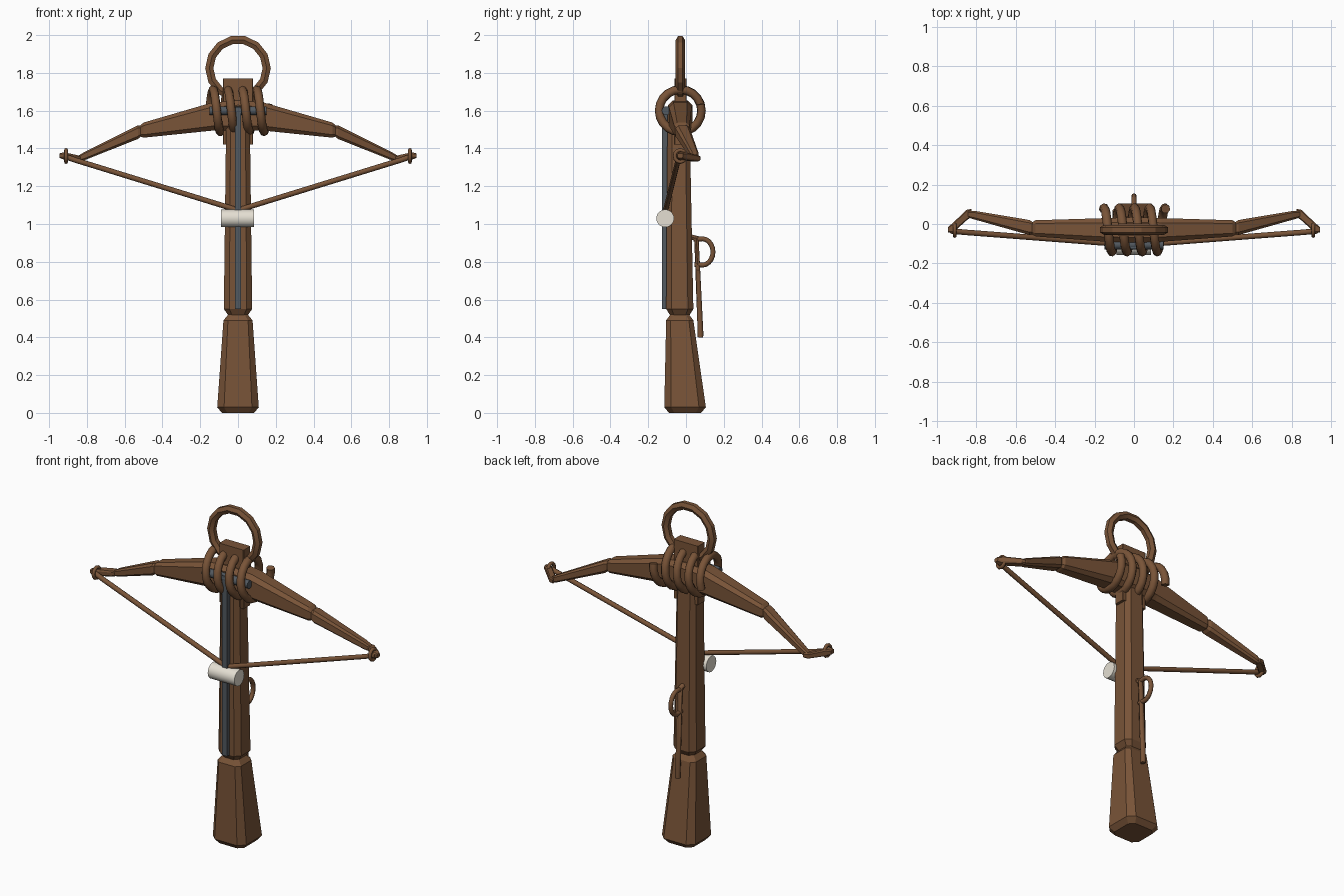
import bpy, bmesh, math
from mathutils import Vector

cube = bpy.data.objects.get("Cube")
if cube:
    bpy.data.objects.remove(cube, do_unlink=True)


def material(name, rgb):
    m = bpy.data.materials.new(name)
    m.use_nodes = True
    m.diffuse_color = (*rgb, 1)
    m.node_tree.nodes["Principled BSDF"].inputs["Base Color"].default_value = (*rgb, 1)
    return m


WOOD = material("brown wood", (0.19, 0.088, 0.039))
STEEL = material("dark steel", (0.085, 0.1, 0.115))
BONE = material("pale bone", (0.78, 0.74, 0.65))


def finish(obj, mat, mirror=False, smooth=None):
    obj.data.materials.clear()
    obj.data.materials.append(mat)
    if smooth:
        bpy.ops.object.select_all(action='DESELECT')
        obj.select_set(True)
        bpy.context.view_layer.objects.active = obj
        bpy.ops.object.shade_smooth_by_angle(angle=math.radians(smooth))
    if mirror:
        obj.modifiers.new("Mirror", 'MIRROR')
    return obj


def mesh_object(name, bm):
    bmesh.ops.recalc_face_normals(bm, faces=bm.faces)
    me = bpy.data.meshes.new(name)
    bm.to_mesh(me)
    bm.free()
    obj = bpy.data.objects.new(name, me)
    bpy.context.collection.objects.link(obj)
    return obj


def loft(name, sections, axis, mat, cut=0.3, mirror=False):
    """Chamfered box through sections (position, centre u, half u, centre v, half v)."""
    bm = bmesh.new()
    rings = []
    for t, cu, hu, cv, hv in sections:
        c = cut * min(hu, hv)
        ring = []
        for su, sv in ((1, 1), (-1, 1), (-1, -1), (1, -1)):
            pair = [(su * hu, sv * (hv - c)), (su * (hu - c), sv * hv)]
            for u, v in (pair if su * sv > 0 else pair[::-1]):
                p = (t, cu + u, cv + v) if axis == 'X' else (cu + u, cv + v, t)
                ring.append(bm.verts.new(p))
        rings.append(ring)
    for a, b in zip(rings, rings[1:]):
        for i in range(8):
            j = (i + 1) % 8
            bm.faces.new((a[i], a[j], b[j], b[i]))
    bm.faces.new(rings[0])
    bm.faces.new(rings[-1])
    return finish(mesh_object(name, bm), mat, mirror)


def tube(name, points, radius, mat, closed=False, mirror=False, smooth=50, res=2):
    """Round tube swept along a path."""
    cu = bpy.data.curves.new(name, 'CURVE')
    cu.dimensions = '3D'
    cu.bevel_depth = radius
    cu.bevel_resolution = res
    cu.use_fill_caps = True
    sp = cu.splines.new('POLY')
    sp.points.add(len(points) - 1)
    for p, co in zip(sp.points, points):
        p.co = (*co, 1)
    sp.use_cyclic_u = closed
    obj = bpy.data.objects.new(name, cu)
    bpy.context.collection.objects.link(obj)
    bpy.ops.object.select_all(action='DESELECT')
    obj.select_set(True)
    bpy.context.view_layer.objects.active = obj
    bpy.ops.object.convert(target='MESH')
    return finish(bpy.context.view_layer.objects.active, mat, mirror, smooth)


def rod(name, centre, radius, length, mat, sides):
    """Cylinder lying along x."""
    bpy.ops.mesh.primitive_cylinder_add(vertices=sides, radius=radius, depth=length,
                                        location=centre, rotation=(0, math.pi / 2, 0))
    obj = bpy.context.object
    obj.name = name
    return finish(obj, mat, smooth=40)


# Stock and handle, with chamfered ends
loft("handle", [(0, 0, 0.085, -0.005, 0.085), (0.03, 0, 0.11, -0.005, 0.11),
                (0.49, 0, 0.077, -0.033, 0.072), (0.52, 0, 0.052, -0.033, 0.05)],
     'Z', WOOD, cut=0.33)
loft("stock", [(0.515, 0, 0.05, -0.033, 0.05), (0.55, 0, 0.075, -0.033, 0.072),
               (1.6, 0, 0.062, -0.04, 0.058), (1.63, 0, 0.045, -0.04, 0.045)],
     'Z', WOOD, cut=0.4)
loft("head_plate", [(1.42, 0, 0.08, -0.03, 0.032), (1.77, 0, 0.08, -0.03, 0.032)],
     'Z', WOOD, cut=0.08)

# Steel groove rail and cross pin
loft("rail", [(0.55, 0, 0.017, -0.11, 0.017), (1.62, 0, 0.017, -0.11, 0.017)],
     'Z', STEEL, cut=0.05)
rod("cross_pin", (0, -0.105, 1.6), 0.024, 0.3, STEEL, 10)

# Bow arms in two tapering pieces with a bent tip
loft("inner_limb", [(0, -0.03, 0.065, 1.575, 0.08), (0.14, -0.03, 0.06, 1.568, 0.074),
                    (0.5, -0.022, 0.041, 1.497, 0.04), (0.52, -0.022, 0.028, 1.492, 0.027)],
     'X', WOOD, cut=0.4, mirror=True)
loft("outer_limb", [(0.505, -0.022, 0.026, 1.495, 0.025), (0.53, -0.018, 0.038, 1.486, 0.036),
                    (0.81, 0.045, 0.022, 1.361, 0.022), (0.85, 0.05, 0.015, 1.345, 0.014)],
     'X', WOOD, cut=0.4, mirror=True)
loft("limb_tip", [(0.825, 0.057, 0.02, 1.347, 0.013), (0.85, 0.045, 0.027, 1.348, 0.016),
                  (0.92, -0.02, 0.025, 1.36, 0.02), (0.945, -0.03, 0.014, 1.362, 0.012)],
     'X', WOOD, cut=0.4, mirror=True)


def circle(n, place):
    return [place(math.cos(2 * math.pi * i / n), math.sin(2 * math.pi * i / n)) for i in range(n)]


# String knots and bowstring
tube("string_knot", circle(12, lambda c, s: (0.91, -0.03 + 0.03 * c, 1.36 + 0.032 * s)),
     0.01, WOOD, closed=True, mirror=True)
tube("bowstring", [(0.93, -0.035, 1.362), (0.86, -0.042, 1.338), (0.04, -0.105, 1.085),
                   (0, -0.108, 1.072)], 0.014, WOOD, mirror=True)
rod("string_roller", (-0.002, -0.11, 1.03), 0.047, 0.175, BONE, 20)

# Hanging ring
tube("hanging_ring", circle(14, lambda c, s: (0.152 * c, -0.03, 1.825 + 0.152 * s)),
     0.025, WOOD, closed=True, smooth=20, res=1)

# Rope lashing: four helical turns
STEPS, TURNS = 20, 4
lashing = []
for i in range(STEPS * TURNS + 3):
    a = 2 * math.pi * (i - 1) / STEPS
    lashing.append((-0.155 + 0.077 * i / STEPS, -0.03 + 0.112 * math.cos(a),
                    1.6 + 0.112 * math.sin(a)))
tube("rope_lashing", lashing, 0.023, WOOD)

# Trigger lever and its guard loop
tube("trigger_lever", [(0, 0.025, 0.93), (0, 0.055, 0.925), (0, 0.077, 0.42), (0, 0.076, 0.4)],
     0.015, WOOD)
guard = [(0, 0.04, 0.92)]
for i in range(13):
    a = math.radians(105 - 210 * i / 12)
    guard.append((0, 0.085 + 0.058 * math.cos(a), 0.852 + 0.07 * math.sin(a)))
guard.append((0, 0.045, 0.785))
tube("trigger_guard", guard, 0.013, WOOD)
